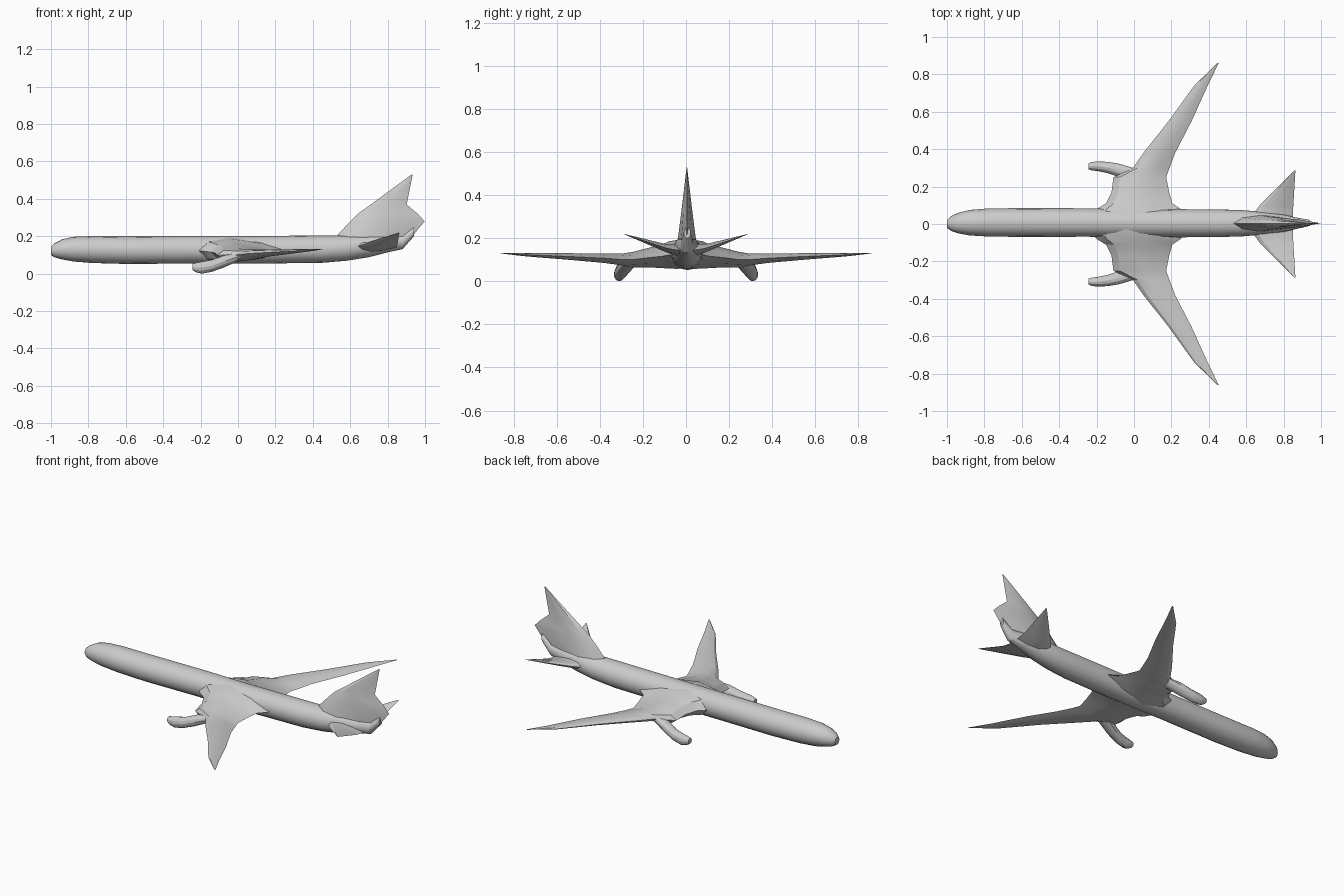
import bpy, bmesh, math


def loft(name, rings, mirror=False):
    """Skin a closed surface through a list of equal-length rings."""
    bm = bmesh.new()
    loops = [[bm.verts.new(p) for p in ring] for ring in rings]
    n = len(loops[0])
    for a, b in zip(loops, loops[1:]):
        for i in range(n):
            j = (i + 1) % n
            bm.faces.new((a[i], a[j], b[j], b[i]))
    bm.faces.new(loops[0])
    bm.faces.new(loops[-1])
    bmesh.ops.recalc_face_normals(bm, faces=bm.faces[:])
    mesh = bpy.data.meshes.new(name)
    bm.to_mesh(mesh)
    bm.free()
    obj = bpy.data.objects.new(name, mesh)
    bpy.context.collection.objects.link(obj)
    bpy.ops.object.select_all(action='DESELECT')
    bpy.context.view_layer.objects.active = obj
    obj.select_set(True)
    bpy.ops.object.shade_smooth_by_angle(angle=math.radians(25))
    if mirror:
        mod = obj.modifiers.new("mirror", 'MIRROR')
        mod.use_axis = (False, True, False)
        mod.use_clip = False
        mod.use_mirror_merge = False
    return obj


def tube(sections, sides):
    """Elliptical rings along x from (x, y, z, half width, half height)."""
    return [[(x, y + w * math.cos(2 * math.pi * i / sides),
              z + h * math.sin(2 * math.pi * i / sides)) for i in range(sides)]
            for x, y, z, w, h in sections]


# Thin lens profile: (chord fraction, thickness fraction)
FOIL = [(0, 0), (.12, .7), (.38, 1), (.72, .62), (1, 0),
        (.72, -.62), (.38, -1), (.12, -.7)]


def panel(sections):
    """Foil rings along y from (y, leading x, trailing x, z, half thickness)."""
    return [[(le + c * (te - le), y, z + t * h) for c, t in FOIL]
            for y, le, te, z, h in sections]


# Fuselage with rounded nose and upswept tail
loft("fuselage", tube([
    (-1.0, .0, .122, .02, .022),
    (-.98, .002, .125, .038, .038),
    (-.94, .005, .13, .055, .054),
    (-.88, .007, .131, .068, .066),
    (-.78, .008, .129, .075, .072),
    (-.60, .008, .126, .077, .074),
    (-.25, .008, .128, .076, .074),
    (.05, .004, .127, .076, .074),
    (.45, .004, .131, .074, .073),
    (.58, .004, .137, .070, .068),
    (.70, .004, .150, .060, .062),
    (.80, .004, .160, .046, .046),
    (.88, .004, .167, .028, .036),
    (.94, .006, .225, .016, .026)], 16))

# Main wings, blended wide at the root
loft("wings", panel([
    (.03, -.24, .29, .125, .068),
    (.08, -.20, .25, .122, .063),
    (.11, -.15, .205, .116, .055),
    (.17, -.12, .188, .110, .046),
    (.25, -.11, .172, .100, .035),
    (.30, -.005, .19, .101, .027),
    (.38, .05, .22, .107, .022),
    (.55, .185, .308, .115, .015),
    (.74, .322, .394, .123, .008),
    (.86, .445, .453, .130, .001)]), mirror=True)

# Engine pods bending up into the wings
loft("engines", tube([
    (-.243, .308, .036, .016, .017),
    (-.225, .309, .033, .022, .025),
    (-.195, .309, .032, .026, .032),
    (-.14, .302, .042, .030, .032),
    (-.08, .287, .064, .035, .033),
    (.0, .262, .090, .036, .024)], 12), mirror=True)

# Tailplane
loft("tailplane", panel([
    (.02, .61, .85, .142, .030),
    (.07, .65, .85, .149, .023),
    (.10, .672, .852, .156, .018),
    (.285, .855, .863, .218, .001)]), mirror=True)

# Vertical fin, stacked foil rings along z: (z, leading x, trailing x, half thickness)
fin = [(.135, .72, .885, .028), (.17, .52, .91, .048), (.21, .535, .94, .040),
       (.28, .60, .998, .031), (.32, .64, .96, .026), (.37, .71, .902, .020),
       (.53, .928, .934, .001)]
loft("fin", [[(le + c * (te - le), .004 + t * h, z) for c, t in FOIL]
             for z, le, te, h in fin])
